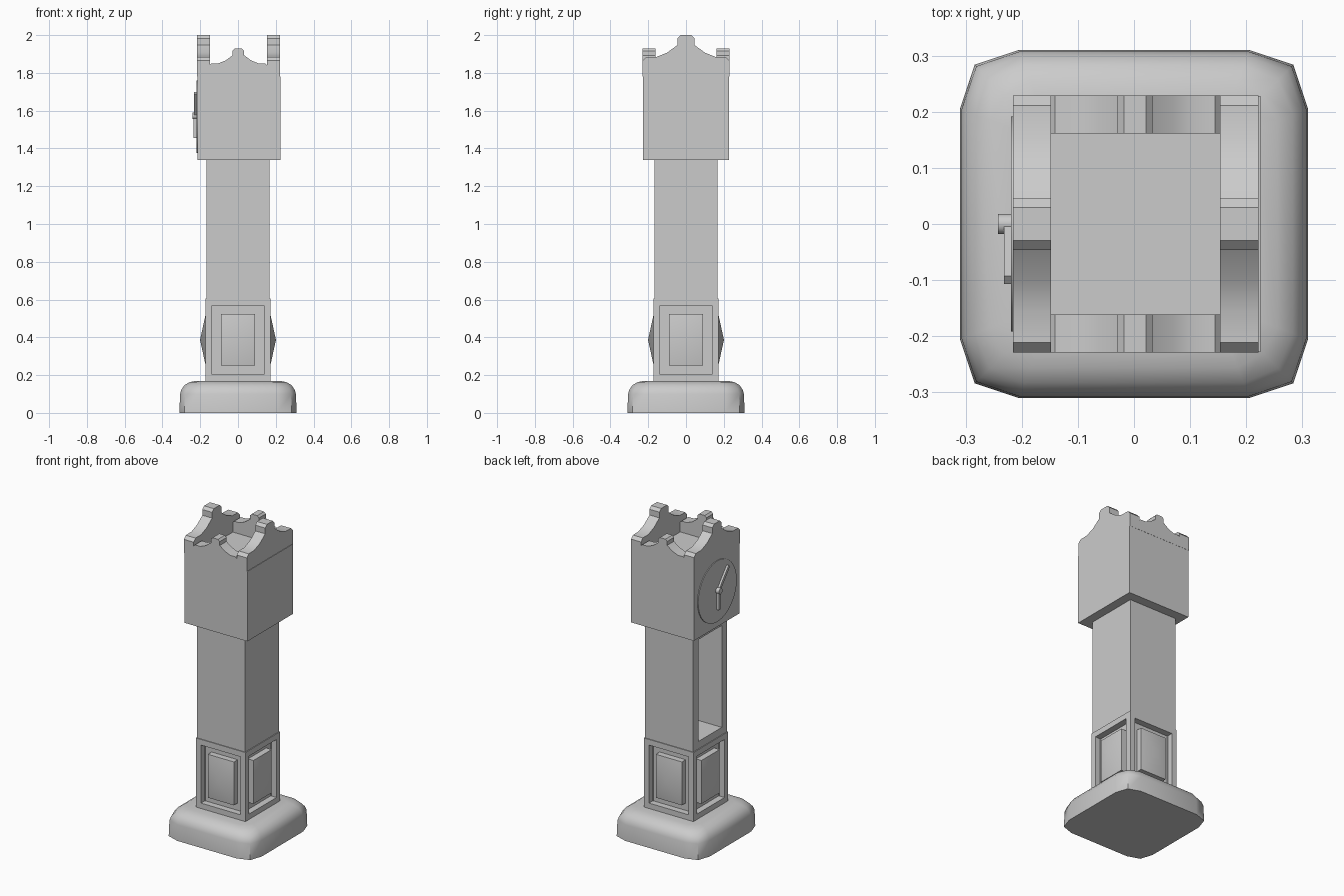
import bpy, bmesh
from math import radians, atan2, hypot
from mathutils import Matrix, Vector

if "Cube" in bpy.data.objects:
    bpy.data.objects.remove(bpy.data.objects["Cube"])


def finish(bm, name, angle=40):
    bmesh.ops.recalc_face_normals(bm, faces=bm.faces)
    mesh = bpy.data.meshes.new(name)
    bm.to_mesh(mesh)
    bm.free()
    ob = bpy.data.objects.new(name, mesh)
    bpy.context.collection.objects.link(ob)
    bpy.ops.object.select_all(action='DESELECT')
    bpy.context.view_layer.objects.active = ob
    ob.select_set(True)
    bpy.ops.object.shade_smooth_by_angle(angle=radians(angle))
    return ob


def box(lo, hi):
    lo, hi = Vector(lo), Vector(hi)
    bm = bmesh.new()
    m = Matrix.Translation((lo + hi) / 2) @ Matrix.Diagonal((*(hi - lo), 1))
    bmesh.ops.create_cube(bm, size=1, matrix=m)
    bm.normal_update()
    return bm


def inset(bm, faces, thickness, depth=0):
    bmesh.ops.inset_individual(bm, faces=faces, thickness=thickness,
                               depth=depth, use_even_offset=True)
    bm.normal_update()


def cylinder(name, r, x0, x1, z, sides):
    bm = bmesh.new()
    m = Matrix.Translation(((x0 + x1) / 2, 0, z)) @ Matrix.Rotation(radians(90), 4, 'Y')
    bmesh.ops.create_cone(bm, cap_ends=True, segments=sides, radius1=r, radius2=r,
                          depth=x1 - x0, matrix=m)
    finish(bm, name)


# Rounded plinth: stacked twelve-sided rings
bm = bmesh.new()
rings = []
for half, z in ((0.31, 0), (0.307, 0.10), (0.299, 0.125), (0.283, 0.147),
                (0.256, 0.163), (0.222, 0.17)):
    d = 0.31 - half
    a, b = 0.206 - d * 0.4, 0.284 - d
    corner = [(half, a), (b, b), (a, half)]
    pts = []
    for q in range(4):
        for x, y in corner:
            for _ in range(q):
                x, y = -y, x
            pts.append((x, y, z))
    rings.append([bm.verts.new(p) for p in pts])
for lo, hi in zip(rings, rings[1:]):
    for i in range(12):
        j = (i + 1) % 12
        bm.faces.new((lo[i], lo[j], hi[j], hi[i]))
bm.faces.new(rings[0][::-1])
bm.faces.new(rings[-1])
finish(bm, "plinth", 50)

# Lower case with a recessed frame and a raised pointed panel on each side
bm = box((-0.173, -0.173, 0.168), (0.173, 0.173, 0.605))
sides = [f for f in bm.faces if abs(f.normal.z) < 0.5]
inset(bm, sides, 0.036)
inset(bm, sides, 0, -0.04)
inset(bm, sides, 0.046)
inset(bm, sides, 0, 0.038)
bmesh.ops.poke(bm, faces=sides, offset=0.03)
finish(bm, "lower_case")

# Trunk with a deep opening under the dial
bm = box((-0.168, -0.168, 0.60), (0.168, 0.168, 1.345))
opening = [f for f in bm.faces if f.normal.x < -0.5]
inset(bm, opening, 0.052)
inset(bm, opening, 0, -0.28)
finish(bm, "trunk")

# Head
finish(box((-0.214, -0.228, 1.34), (0.225, 0.228, 1.78)), "head")

# Crest boards: one profile, scaled down for the shorter boards
HALF = [(0.229, 0), (0.229, 0.085), (0.211, 0.104), (0.155, 0.105), (0.10, 0.127),
        (0.046, 0.167), (0.046, 0.203), (0.029, 0.22)]


def crest(name, scale, start, end, along_y):
    outline = HALF + [(-u, w) for u, w in reversed(HALF)]
    bm = bmesh.new()
    caps = []
    for t in (start, end):
        pts = [(u * scale, 1.78 + w * scale) for u, w in outline]
        caps.append([bm.verts.new((t, u, z) if along_y else (u + 0.002, t, z))
                     for u, z in pts])
    n = len(outline)
    for i in range(n):
        j = (i + 1) % n
        bm.faces.new((caps[0][i], caps[0][j], caps[1][j], caps[1][i]))
    for c in caps:
        bm.faces.new(c)
    finish(bm, name)


crest("dial_side_crest", 1, -0.216, -0.148, True)
crest("opposite_crest", 1, 0.153, 0.222, True)
crest("front_crest", 0.675, -0.229, -0.161, False)
crest("back_crest", 0.675, 0.161, 0.229, False)

# Dial and hub
ZC = 1.567
cylinder("dial", 0.192, -0.219, -0.21, ZC, 32)
cylinder("hub", 0.018, -0.242, -0.215, ZC + 0.006, 16)


# Hands
def hand(name, dy, dz, width, x0):
    bm = box((x0, -width / 2, 0), (-0.215, width / 2, hypot(dy, dz)))
    bm.transform(Matrix.Translation((0, 0, ZC + 0.004)) @
                 Matrix.Rotation(atan2(-dy, dz), 4, 'X'))
    finish(bm, name)


hand("long_hand", -0.1, 0.122, 0.018, -0.232)
hand("short_hand", 0.0, -0.115, 0.022, -0.236)
